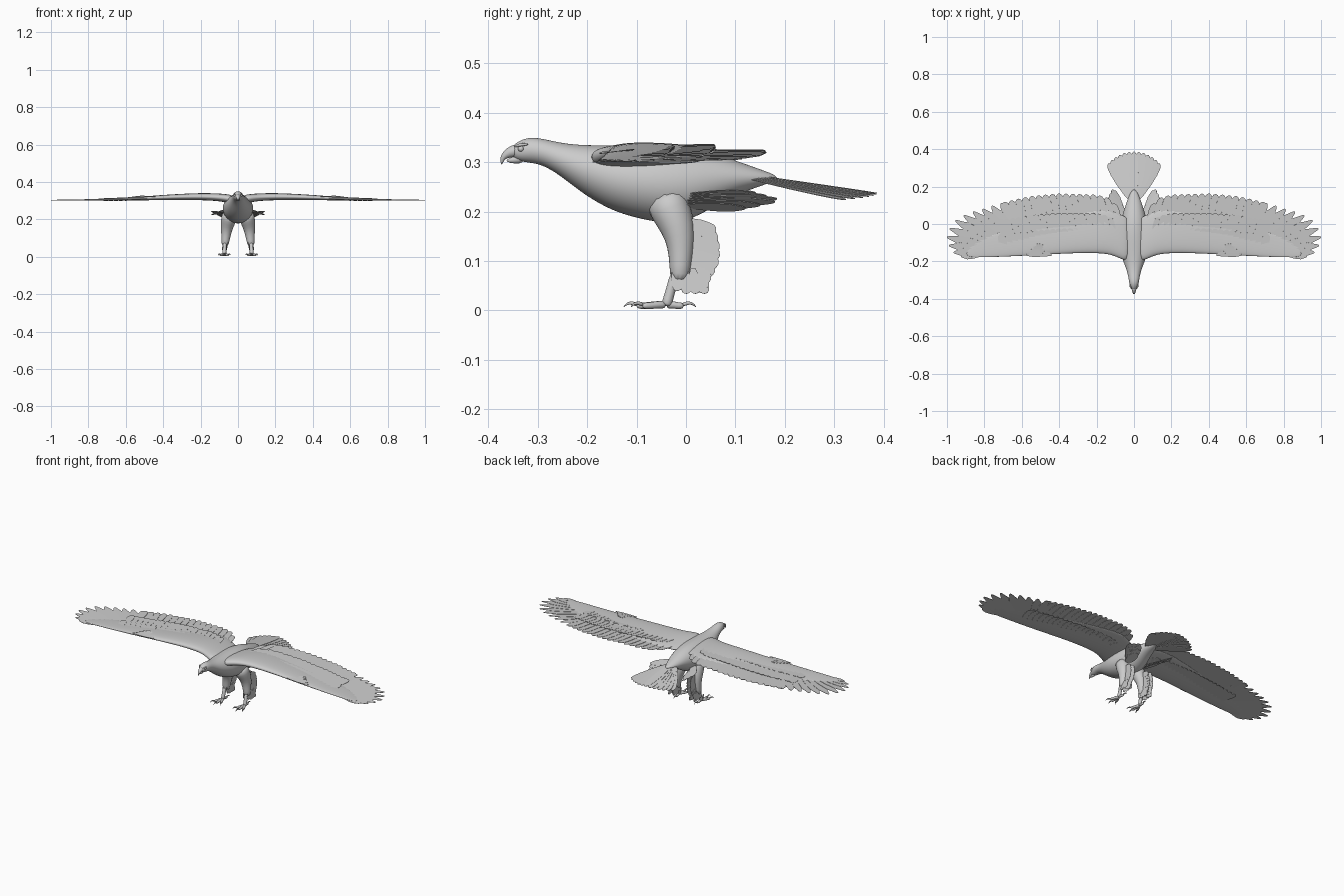
import bpy, bmesh, math
from mathutils import Vector

if "Cube" in bpy.data.objects:
    bpy.data.objects.remove(bpy.data.objects["Cube"])

grey = bpy.data.materials.new("plumage grey")
grey.use_nodes = True
COLOUR = (0.6, 0.6, 0.6, 1)
grey.diffuse_color = COLOUR
grey.node_tree.nodes["Principled BSDF"].inputs["Base Color"].default_value = COLOUR
UP = Vector((0, 0, 1))


def finish(bm, name, mirror=True, subsurf=0, solid=0):
    """Turn a bmesh into a named object with its modifiers."""
    if not solid:
        bmesh.ops.recalc_face_normals(bm, faces=bm.faces)
    mesh = bpy.data.meshes.new(name)
    bm.to_mesh(mesh)
    bm.free()
    mesh.materials.append(grey)
    ob = bpy.data.objects.new(name, mesh)
    bpy.context.collection.objects.link(ob)
    if solid:
        ob.modifiers.new("thickness", 'SOLIDIFY').thickness = solid
    else:
        mesh.polygons.foreach_set("use_smooth", [True] * len(mesh.polygons))
    if subsurf:
        mod = ob.modifiers.new("smooth", 'SUBSURF')
        mod.levels = mod.render_levels = subsurf
    if mirror:
        ob.modifiers.new("mirror", 'MIRROR').use_mirror_merge = False
    return ob


def loft(bm, rings):
    """Skin a list of equal point rings and cap both ends."""
    rows = [[bm.verts.new(p) for p in ring] for ring in rings]
    n = len(rows[0])
    for a, b in zip(rows, rows[1:]):
        for i in range(n):
            bm.faces.new((a[i], a[(i + 1) % n], b[(i + 1) % n], b[i]))
    bm.faces.new(rows[0][::-1])
    bm.faces.new(rows[-1])


def tube(bm, path, sides=10, ref=Vector((1, 0, 0))):
    """Round tube through (x, y, z, radius) points."""
    pts = [Vector(p[:3]) for p in path]
    rings = []
    for i, p in enumerate(pts):
        tan = (pts[min(i + 1, len(pts) - 1)] - pts[max(i - 1, 0)]).normalized()
        u = (ref - tan * ref.dot(tan)).normalized()
        v = tan.cross(u)
        r = path[i][3]
        rings.append([p + r * (u * math.cos(t) + v * math.sin(t))
                      for t in (math.tau * k / sides for k in range(sides))])
    loft(bm, rings)


def feather(bm, base, tip, width, normal=UP, tilt=0.0, blunt=0.6):
    """Flat vane with a narrow root and a rounded tip."""
    base, tip, normal = Vector(base), Vector(tip), Vector(normal)
    axis = tip - base
    side = normal.cross(axis).normalized()
    side = (side + normal * tilt) * width / 2
    rows = []
    for t, w in ((0, .45), (.2, .8), (.5, 1), (.75, .95), (.9, blunt), (.97, blunt * .6), (1, .1)):
        c = base + axis * t
        rows.append([bm.verts.new(c + side * w * s) for s in (-1, 0, 1)])
    for a, b in zip(rows, rows[1:]):
        for i in (0, 1):
            bm.faces.new((a[i], b[i], b[i + 1], a[i + 1]))


def interp(table, x):
    """Piecewise linear lookup; returns the columns after the key."""
    for a, b in zip(table, table[1:]):
        if x <= b[0]:
            f = max(0, (x - a[0]) / (b[0] - a[0]))
            return [p + (q - p) * f for p, q in zip(a[1:], b[1:])]
    return list(table[-1][1:])


# Body and head: y, lowest z, highest z, half width
BODY = [(-.352, .312, .332, .009), (-.342, .303, .341, .017), (-.32, .299, .351, .025),
        (-.295, .296, .349, .029), (-.265, .28, .342, .034), (-.235, .257, .337, .044),
        (-.2, .23, .335, .058), (-.15, .201, .335, .074), (-.1, .186, .336, .082),
        (-.05, .176, .336, .082), (0, .178, .332, .076), (.05, .205, .321, .062),
        (.1, .234, .304, .046), (.15, .251, .286, .028), (.185, .264, .273, .008)]
bm = bmesh.new()
loft(bm, [[(w * math.cos(t), y, (lo + hi) / 2 + (hi - lo) / 2 * math.sin(t))
           for t in (math.tau * k / 20 for k in range(20))] for y, lo, hi, w in BODY])
finish(bm, "body", mirror=False, subsurf=2)

# Hooked beak
bm = bmesh.new()
tube(bm, [(0, -.335, .324, .016), (0, -.352, .322, .013), (0, -.365, .316, .009),
          (0, -.373, .306, .005), (0, -.373, .295, .001)])
finish(bm, "upper_beak", mirror=False, subsurf=1)
bm = bmesh.new()
tube(bm, [(0, -.328, .309, .012), (0, -.35, .304, .008), (0, -.364, .303, .002)])
finish(bm, "lower_beak", mirror=False, subsurf=1)

# Eyes and brow ridges
bm = bmesh.new()
bmesh.ops.create_uvsphere(bm, u_segments=12, v_segments=8, radius=.006)
bmesh.ops.translate(bm, vec=(.018, -.334, .327), verts=bm.verts)
finish(bm, "eye")
bm = bmesh.new()
tube(bm, [(.012, -.348, .331, .002), (.02, -.336, .336, .004), (.024, -.318, .336, .002)], ref=UP)
finish(bm, "brow", subsurf=1)

# Wing arm: x, leading y, trailing y, middle z, thickness
WING = [(.02, -.205, .04, .305, .05), (.07, -.188, .05, .314, .046), (.12, -.163, .08, .319, .042),
        (.2, -.155, .08, .322, .04), (.35, -.157, .05, .319, .032), (.5, -.166, .02, .312, .022),
        (.65, -.173, -.02, .307, .014), (.8, -.179, -.07, .304, .008), (.9, -.178, -.13, .303, .004)]
rings = []
for x, lead, trail, z, thick in WING:
    ring = []
    for k in range(16):
        a = math.tau * k / 16
        c = ((1 - math.cos(a)) / 2) ** 1.3
        ring.append((x, lead + (trail - lead) * c, z + math.sin(a) * thick / 2 * (1.15 - .5 * c)))
    rings.append(ring)
bm = bmesh.new()
loft(bm, rings)
finish(bm, "wing_arm", subsurf=2)

# Primary flight feathers fanned round the wing tip
TIPS = [(.925, -.174), (.965, -.152), (.99, -.115), (1, -.07), (.985, -.025), (.955, .018),
        (.91, .045), (.86, .065), (.81, .08), (.76, .097), (.71, .112)]
bm = bmesh.new()
for i, (x, y) in enumerate(TIPS):
    f = i / (len(TIPS) - 1)
    feather(bm, (.80 - .19 * f, -.155 + .08 * f, .304 + .002 * f),
            (x, y, .302 + .005 * f), .042 + .016 * f, tilt=.07, blunt=.5)
finish(bm, "primary_feathers", solid=.0015)

# Secondary flight feathers along the trailing edge
EDGE = [(.1, .11), (.14, .145), (.2, .158), (.4, .163), (.55, .148), (.68, .118)]
bm = bmesh.new()
for i in range(17):
    x = .1 + .58 * i / 16
    y = interp(EDGE, x)[0]
    z = interp(WING, x)[2]
    feather(bm, (x - .02, -.06, z), (x + .012, y, z + .003), .056, tilt=.08, blunt=.75)
finish(bm, "secondary_feathers", solid=.0015)

# Two rows of covert feathers above and one below
for name, reach, side in (("greater_coverts", .68, 1), ("lesser_coverts", .42, 1), ("under_coverts", .6, -1)):
    bm = bmesh.new()
    for i in range(20):
        x = .12 + .58 * i / 19
        lead, trail, z, thick = interp(WING, x)
        tip_y = lead + (interp(EDGE, x)[0] - lead) * reach
        feather(bm, (x - .01, tip_y - .1, z + side * thick * .3),
                (x + .012, tip_y, z + side * (.004 + thick * .25)), .044, tilt=.08, blunt=.75)
    finish(bm, name, solid=.0012)

# Small thumb feathers on the wrist
bm = bmesh.new()
for i in range(5):
    feather(bm, (.44 + .008 * i, -.165 + .01 * i, .322), (.58 - .014 * i, -.166 + .014 * i, .319 + .002 * i),
            .02, tilt=.12)
finish(bm, "thumb_feathers", solid=.0015)

# Tail fan, centre feathers on top
bm = bmesh.new()
for i in range(-6, 7):
    a = math.radians(i * 5.9)
    r = .262 - .0009 * i * i * .6
    drop = .0022 * abs(i)
    feather(bm, (.022 * math.sin(a), .125, .276 - drop / 2),
            (r * math.sin(a) * .98, .125 + r * math.cos(a), .238 - drop), .046, tilt=.04 if i > 0 else -.04, blunt=.75)
finish(bm, "tail_feathers", mirror=False, solid=.0015)

# Flank feathers below the wing root
bm = bmesh.new()
for i in range(6):
    f = i / 5
    feather(bm, (.055, .0 + .01 * f, .212 + .022 * f), (.08 + .06 * f, .12 + .065 * (1 - abs(2 * f - 1)) + .02 * f,
            .208 + .032 * f), .045, normal=(-.45, 0, 1), tilt=.05)
finish(bm, "flank_feathers", solid=.0015)

# Legs
bm = bmesh.new()
tube(bm, [(.04, -.045, .235, .045), (.05, -.03, .2, .043), (.058, -.015, .165, .036), (.063, -.01, .13, .028),
          (.067, -.011, .09, .023), (.07, -.014, .055, .019)], sides=12)
finish(bm, "thigh", subsurf=1)
bm = bmesh.new()
tube(bm, [(.07, -.02, .08, .012), (.072, -.03, .045, .01), (.073, -.037, .02, .011), (.073, -.04, .008, .012)])
finish(bm, "shank", subsurf=1)

# Overlapping plume feathers behind the leg
bm = bmesh.new()
for i in range(8):
    z = .178 - .016 * i
    back = .06 + .008 * math.sin(i * .6) - .0035 * max(0, i - 4)
    for dx in (-.012, .012):
        feather(bm, (.06 + .001 * i + dx / 2, -.005, z), (.062 + .0015 * i + dx, back, z - .02),
                .032, normal=(1, 0, .2), tilt=.15, blunt=.85)
for i in range(4):
    y = -.022 + .018 * i
    for dx in (-.016, .016):
        feather(bm, (.068 + dx * .7, y, .085), (.07 + dx, y + .006, .034 + .006 * (i == 0)), .022, normal=(1, 0, 0), blunt=.85)
finish(bm, "leg_plumes", solid=.0015)

# Toes with curved claws: sideways and forward direction, length
toes, claws = bmesh.new(), bmesh.new()
for dx, dy, length in ((0, -1, .062), (.42, -.9, .055), (-.42, -.9, .055), (-.1, 1, .036)):
    def at(d, z, r):
        return (.073 + dx * d, -.04 + dy * d, z, r)
    tube(toes, [at(0, .011, .009), at(length * .35, .012, .008), at(length * .7, .009, .0075), at(length, .01, .0065)], 8)
    tube(claws, [at(length - .004, .011, .005), at(length + .008, .016, .004),
                 at(length + .018, .014, .0026), at(length + .025, .006, .0006)], 8)
finish(toes, "toes", subsurf=1)
finish(claws, "claws", subsurf=1)
